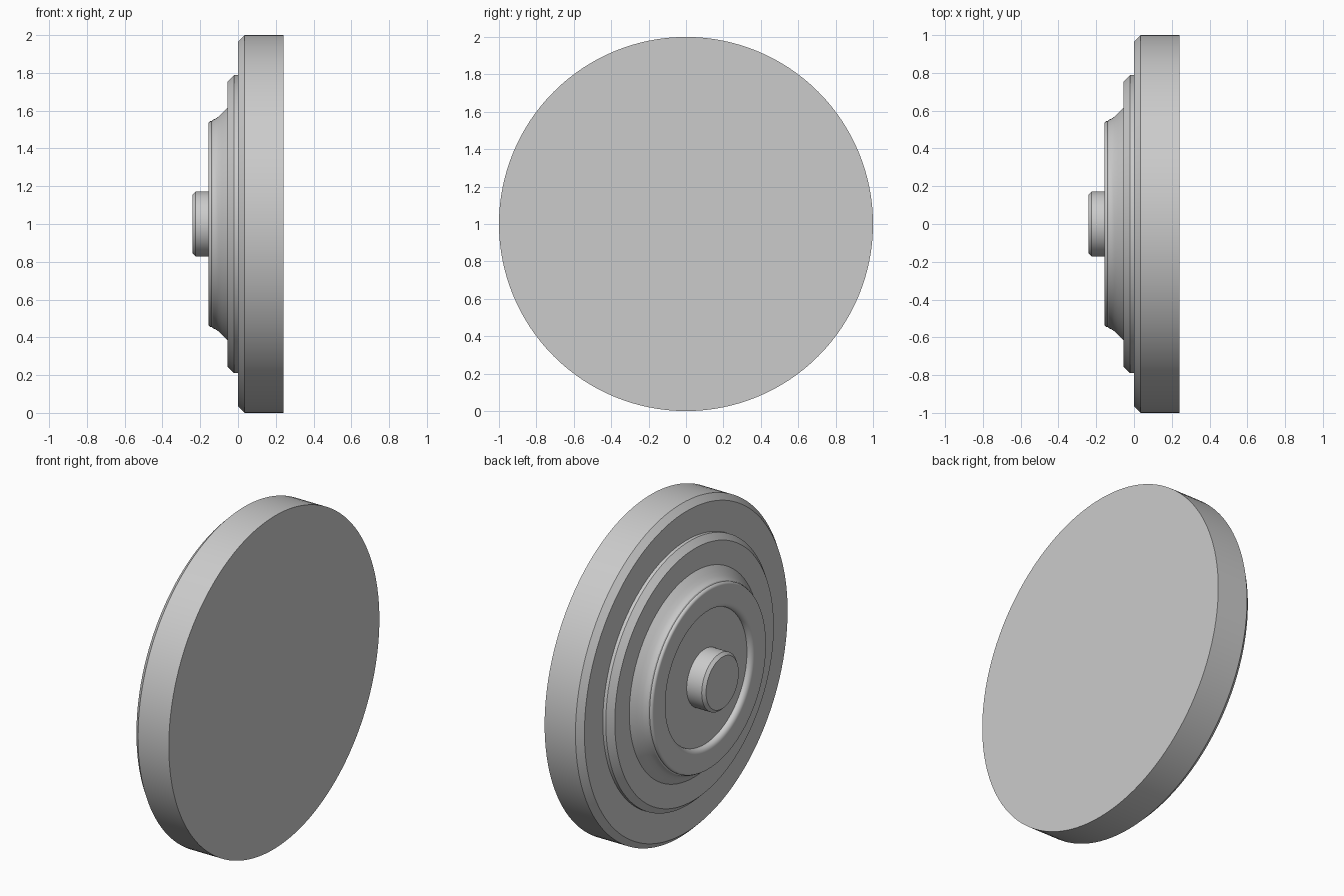
import bpy
import bmesh
import math
from mathutils import Matrix, Vector

old = bpy.data.objects.get("Cube")
if old:
    bpy.data.objects.remove(old, do_unlink=True)

SEGMENTS = 128
CENTRE = Vector((0, 0, 1))

# One plain grey for the whole part
grey = bpy.data.materials.new("plain_grey")
grey.use_nodes = True
colour = (0.6, 0.6, 0.6, 1)
grey.diffuse_color = colour
grey.node_tree.nodes["Principled BSDF"].inputs["Base Color"].default_value = colour


def arc(cx, cr, radius, start, end, steps=6):
    """Points (x, r) on a fillet arc, angles in degrees."""
    angles = [math.radians(start + (end - start) * i / steps) for i in range(steps + 1)]
    return [(cx + radius * math.cos(a), cr + radius * math.sin(a)) for a in angles]


def turned(name, profile, cap_start=False, cap_end=False):
    """Turn an (x, r) profile about the x axis, with flat caps where asked."""
    bm = bmesh.new()
    rings = []
    for x, r in profile:
        ring = [bm.verts.new(CENTRE + Matrix.Rotation(math.tau * i / SEGMENTS, 3, 'X') @ Vector((x, 0, r)))
                for i in range(SEGMENTS)]
        rings.append(ring)
    for a, b in zip(rings, rings[1:]):
        for i in range(SEGMENTS):
            j = (i + 1) % SEGMENTS
            bm.faces.new((a[i], a[j], b[j], b[i]))
    if cap_start:
        bm.faces.new(rings[0][::-1])
    if cap_end:
        bm.faces.new(rings[-1])
    mesh = bpy.data.meshes.new(name)
    bm.normal_update()
    bm.to_mesh(mesh)
    bm.free()
    mesh.materials.append(grey)
    obj = bpy.data.objects.new(name, mesh)
    bpy.context.collection.objects.link(obj)
    bpy.ops.object.select_all(action='DESELECT')
    obj.select_set(True)
    bpy.context.view_layer.objects.active = obj
    bpy.ops.object.shade_smooth_by_angle(angle=math.radians(30))
    return obj


# Main disc: flat back, chamfered front edge, front face ending under the flange
turned("main_disc", [(0.24, 1), (0.035, 1), (0, 0.965), (0, 0.79)], cap_start=True)

# Raised flange with a chamfered edge
turned("flange", [(0, 0.79), (-0.02, 0.79), (-0.055, 0.755), (-0.055, 0.617)])

# Flared boss: sloped side, rounded rim, and a shallow recess
flare = [(-0.055, 0.617), (-0.085, 0.587), (-0.105, 0.567), (-0.12, 0.557), (-0.135, 0.551)]
outer_round = arc(-0.142, 0.53, 0.015, 80, 180)
inner_round = arc(-0.127, 0.43, 0.03, 180, 270)
turned("boss", flare + outer_round + inner_round + [(-0.125, 0.4), (-0.125, 0.17)])

# Central hub pin with a chamfered tip
turned("hub_pin", [(-0.125, 0.172), (-0.225, 0.172), (-0.242, 0.155)], cap_end=True)
